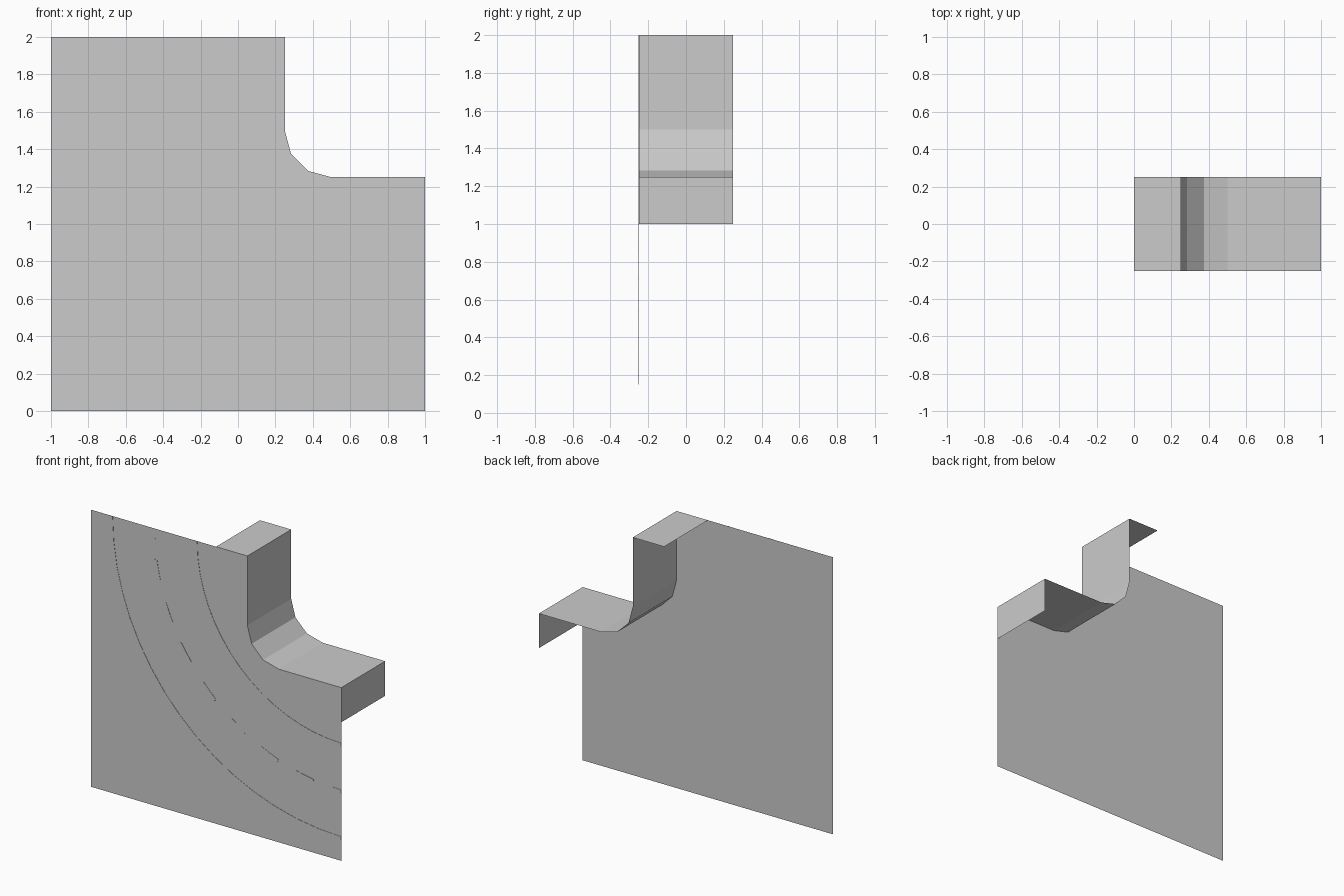
import bpy
import math

if "Cube" in bpy.data.objects:
    bpy.data.objects.remove(bpy.data.objects["Cube"])

grey = bpy.data.materials.new("concrete grey")
grey.diffuse_color = (0.6, 0.6, 0.6, 1)
grey.use_nodes = True
grey.node_tree.nodes["Principled BSDF"].inputs["Base Color"].default_value = grey.diffuse_color
FRONT, BACK = -0.25, 0.25


def make(name, verts, faces):
    me = bpy.data.meshes.new(name)
    me.from_pydata(verts, [], faces)
    me.materials.append(grey)
    ob = bpy.data.objects.new(name, me)
    bpy.context.collection.objects.link(ob)
    return ob


# rounded inner corner, three flat segments
fillet = [(0.5 - 0.25 * math.cos(math.radians(a)), 1.5 - 0.25 * math.sin(math.radians(a)))
          for a in (0, 30, 60, 90)]
step = [(0.25, 2)] + fillet + [(1, 1.25)]

# front wall, a single sheet
outline = [(-1, 2), (-1, 0), (1, 0)] + step[::-1]
make("front_wall", [(x, FRONT, z) for x, z in outline], [list(range(len(outline)))])

# ledge strip running back from the stepped edge
profile = [(0, 2)] + step + [(1, 1)]
n = len(profile)
make("stepped_ledge",
     [(x, FRONT, z) for x, z in profile] + [(x, BACK, z) for x, z in profile],
     [(i, i + 1, n + i + 1, n + i) for i in range(n - 1)])


# thin raised bands curving about the upper right corner
def arc_band(name, r0, r1, a0, a1, segs):
    verts, faces = [], []
    y0, y1 = FRONT, FRONT - 0.002
    for i in range(segs + 1):
        a = math.radians(a0 + (a1 - a0) * i / segs)
        for r, y in ((r0, y0), (r0, y1), (r1, y1), (r1, y0)):
            verts.append((1 - r * math.cos(a), y, 2 - r * math.sin(a)))
    for i in range(segs):
        for k in range(3):
            b = 4 * i + k
            faces.append((b, b + 1, b + 5, b + 4))
    faces += [(3, 2, 1, 0), tuple(4 * segs + k for k in range(4))]
    make(name, verts, faces)


arc_band("inner_line", 1.15, 1.175, 0, 90, 16)
arc_band("outer_line", 1.825, 1.85, 0, 90, 16)

# dashed centre line, with half dashes at both ends
for i in range(9):
    mid = 11.25 * i
    arc_band("centre_dash_%d" % i, 1.4875, 1.5125,
             max(0, mid - 2.81), min(90, mid + 2.81), 2)
